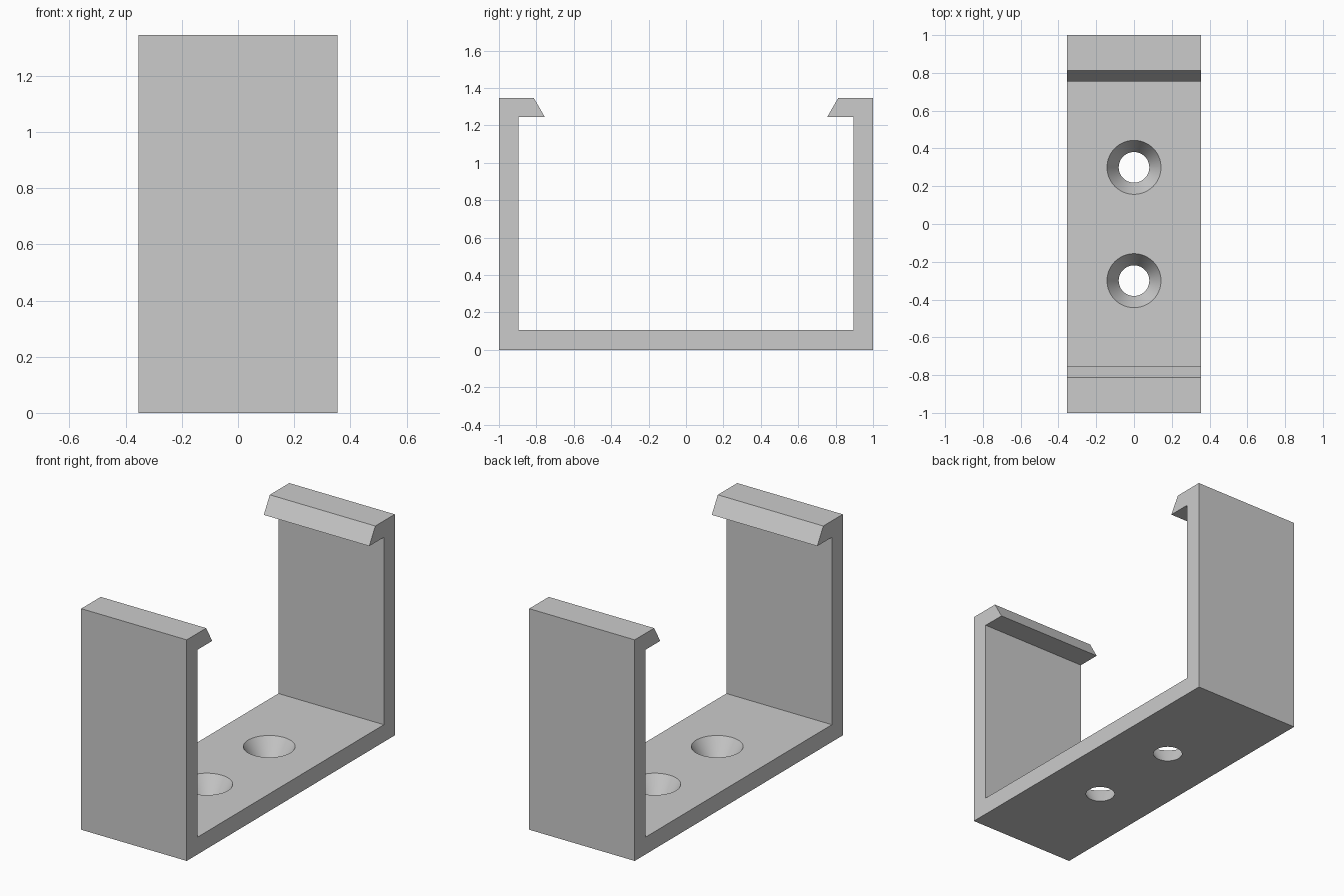
import bpy, bmesh, math

if "Cube" in bpy.data.objects:
    bpy.data.objects.remove(bpy.data.objects["Cube"])

HALF_W = 0.355           # half width along x
T = 0.105                # wall and floor thickness
H = 1.345                # total height
LIP = 1.245              # underside of the hooked lips

grey = bpy.data.materials.new("plain grey")
grey.diffuse_color = (0.6, 0.6, 0.6, 1)
grey.use_nodes = True
grey.node_tree.nodes["Principled BSDF"].inputs["Base Color"].default_value = grey.diffuse_color


def make_object(name, bm):
    bmesh.ops.recalc_face_normals(bm, faces=bm.faces)
    mesh = bpy.data.meshes.new(name)
    bm.to_mesh(mesh)
    bm.free()
    obj = bpy.data.objects.new(name, mesh)
    bpy.context.collection.objects.link(obj)
    mesh.materials.append(grey)
    return obj


# Clip bracket: half profile (y, z), mirrored and extruded along x
half = [(1, 0), (1, H), (0.813, H), (0.755, LIP), (1 - T, LIP), (1 - T, T)]
profile = half + [(-y, z) for y, z in reversed(half)]
bm = bmesh.new()
face = bm.faces.new([bm.verts.new((-HALF_W, y, z)) for y, z in profile])
ext = bmesh.ops.extrude_face_region(bm, geom=[face])
side = [v for v in ext["geom"] if isinstance(v, bmesh.types.BMVert)]
bmesh.ops.translate(bm, verts=side, vec=(2 * HALF_W, 0, 0))
bracket = make_object("clip_bracket", bm)

# Countersunk screw holes: cones running past both floor surfaces
R_BOTTOM, R_TOP, EXTRA = 0.081, 0.143, 0.05
slope = (R_TOP - R_BOTTOM) / T
cutters = []
for y in (-0.3, 0.3):
    bm = bmesh.new()
    bmesh.ops.create_cone(bm, cap_ends=True, segments=64,
                          radius1=R_BOTTOM - slope * EXTRA,
                          radius2=R_TOP + slope * EXTRA,
                          depth=T + 2 * EXTRA)
    bmesh.ops.translate(bm, verts=bm.verts, vec=(0, y, T / 2))
    cutter = make_object("screw_hole_cutter", bm)
    cutter.hide_render = True
    cutters.append(cutter)

bpy.context.view_layer.objects.active = bracket
bracket.select_set(True)
for cutter in cutters:
    mod = bracket.modifiers.new("screw_hole", 'BOOLEAN')
    mod.operation = 'DIFFERENCE'
    mod.solver = 'EXACT'
    mod.object = cutter
    bpy.ops.object.modifier_apply(modifier=mod.name)
for cutter in cutters:
    bpy.data.objects.remove(cutter)

# Smooth hole walls, crisp bracket edges
bpy.ops.object.shade_smooth_by_angle(angle=math.radians(25))
